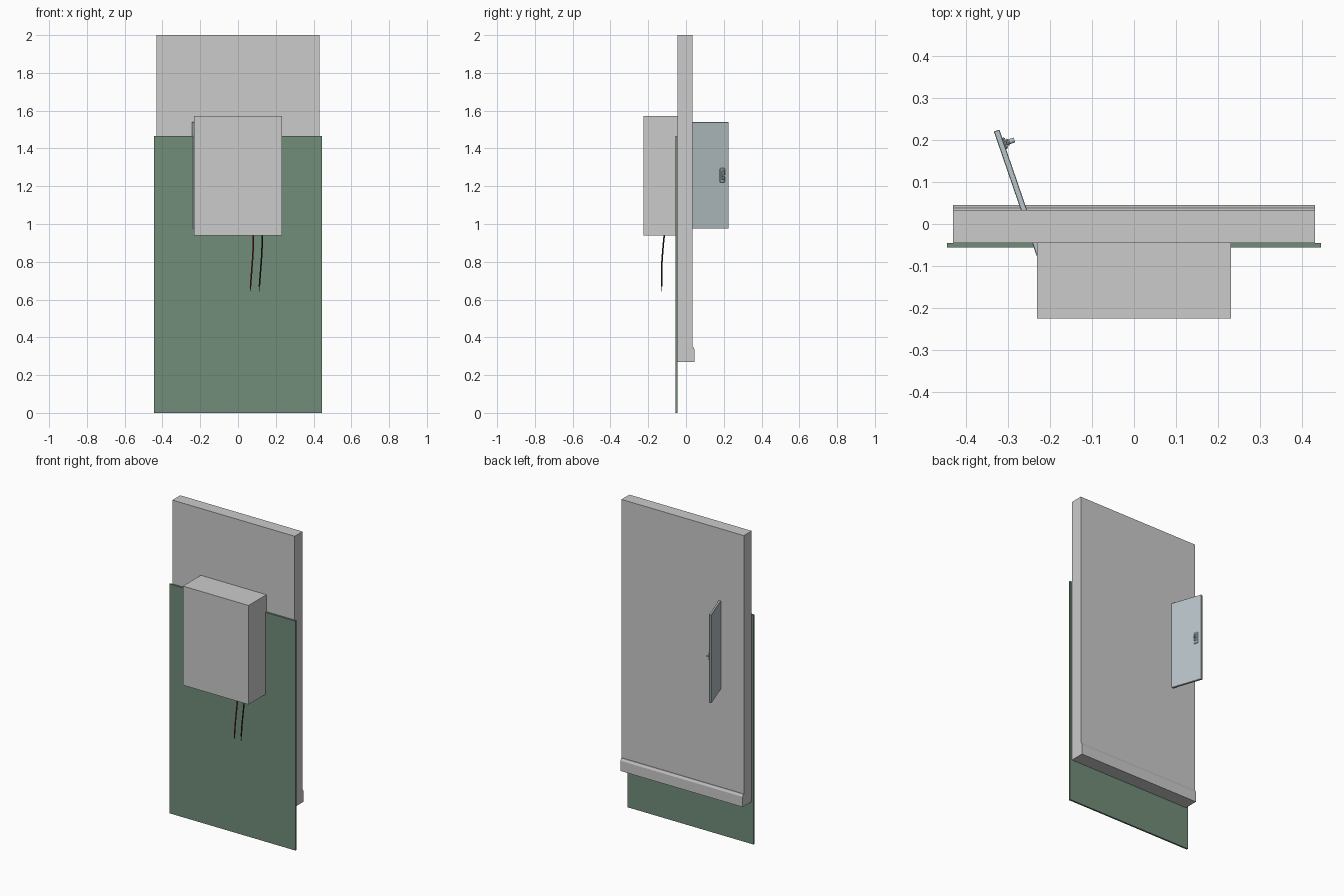
import bpy, bmesh, math
from mathutils import Matrix, Vector

if "Cube" in bpy.data.objects:
    bpy.data.objects.remove(bpy.data.objects["Cube"])


def material(name, rgb):
    m = bpy.data.materials.new(name)
    m.diffuse_color = (*rgb, 1)
    m.use_nodes = True
    m.node_tree.nodes["Principled BSDF"].inputs["Base Color"].default_value = m.diffuse_color
    return m


green = material("green_paint", (0.167, 0.265, 0.192))
steel = material("door_steel", (0.48, 0.55, 0.58))
red = material("red_insulation", (0.25, 0.02, 0.02))
black = material("black_insulation", (0.02, 0.02, 0.02))


def finish(name, bm, mat=None):
    bmesh.ops.recalc_face_normals(bm, faces=bm.faces[:])
    me = bpy.data.meshes.new(name)
    bm.to_mesh(me)
    bm.free()
    ob = bpy.data.objects.new(name, me)
    bpy.context.collection.objects.link(ob)
    if mat:
        me.materials.append(mat)
    return ob


def box(name, lo, hi, mat=None):
    bm = bmesh.new()
    lo, hi = Vector(lo), Vector(hi)
    size = Matrix.Diagonal((*(hi - lo), 1))
    bmesh.ops.create_cube(bm, size=1, matrix=Matrix.Translation((lo + hi) / 2) @ size)
    return finish(name, bm, mat)


def bevel(ob, width, segments=1):
    mod = ob.modifiers.new("bevel", 'BEVEL')
    mod.width, mod.segments = width, segments
    return ob


def wire(name, points, radius, mat):
    cu = bpy.data.curves.new(name, 'CURVE')
    cu.dimensions = '3D'
    cu.bevel_depth, cu.bevel_resolution = radius, 2
    cu.resolution_u = 6
    cu.use_fill_caps = True
    sp = cu.splines.new('BEZIER')
    sp.bezier_points.add(len(points) - 1)
    for bp, p in zip(sp.bezier_points, points):
        bp.co = p
        bp.handle_left_type = bp.handle_right_type = 'AUTO'
    cu.materials.append(mat)
    ob = bpy.data.objects.new(name, cu)
    bpy.context.collection.objects.link(ob)


# wall slab, green sheet and the cabinet body set into the wall
box("wall", (-0.432, -0.045, 0.27), (0.432, 0.034, 2.0))
box("green_panel", (-0.446, -0.056, 0), (0.446, -0.045, 1.465), green)
box("cabinet_body", (-0.232, -0.225, 0.94), (0.232, -0.04, 1.573))

# baseboard: profile in y,z with a chamfered top, extruded along x
bm = bmesh.new()
profile = [(0.03, 0.27), (0.045, 0.27), (0.045, 0.335), (0.038, 0.35), (0.03, 0.35)]
face = bm.faces.new([bm.verts.new((-0.432, y, z)) for y, z in profile])
ext = bmesh.ops.extrude_face_region(bm, geom=[face])
moved = [g for g in ext["geom"] if isinstance(g, bmesh.types.BMVert)]
bmesh.ops.translate(bm, verts=moved, vec=(0.864, 0, 0))
finish("baseboard", bm)

# door and latch, built with the free edge at the local origin, then swung open
door_parts = [
    bevel(box("cabinet_door", (-0.007, -0.395, -0.2825), (0.007, 0, 0.2825), steel), 0.0015),
    bevel(box("latch_plate", (0.005, -0.05, -0.038), (0.013, -0.02, 0.038), steel), 0.005),
    bevel(box("latch_paddle", (0.012, -0.044, -0.025), (0.021, -0.026, 0.025), steel), 0.005),
]
bm = bmesh.new()
bmesh.ops.create_cone(bm, cap_ends=True, segments=16, radius1=0.006, radius2=0.006, depth=0.016,
                      matrix=Matrix.Translation((0.025, -0.035, -0.002)) @ Matrix.Rotation(math.pi / 2, 4, 'Y'))
door_parts.append(finish("latch_knob", bm, steel))
for part in door_parts:
    part.location = (-0.328, 0.223, 1.2575)
    part.rotation_euler.z = math.radians(19)

# two loose wires with stripped ends hanging from the cabinet
for name, x, mat in (("red_wire", 0.08, red), ("black_wire", 0.127, black)):
    wire(name, [(x, -0.113, 0.96), (x, -0.122, 0.87), (x - 0.007, -0.129, 0.76),
                (x - 0.014, -0.129, 0.67)], 0.004, mat)
    wire(name + "_tip", [(x - 0.014, -0.129, 0.672), (x - 0.015, -0.129, 0.642)], 0.002, mat)
